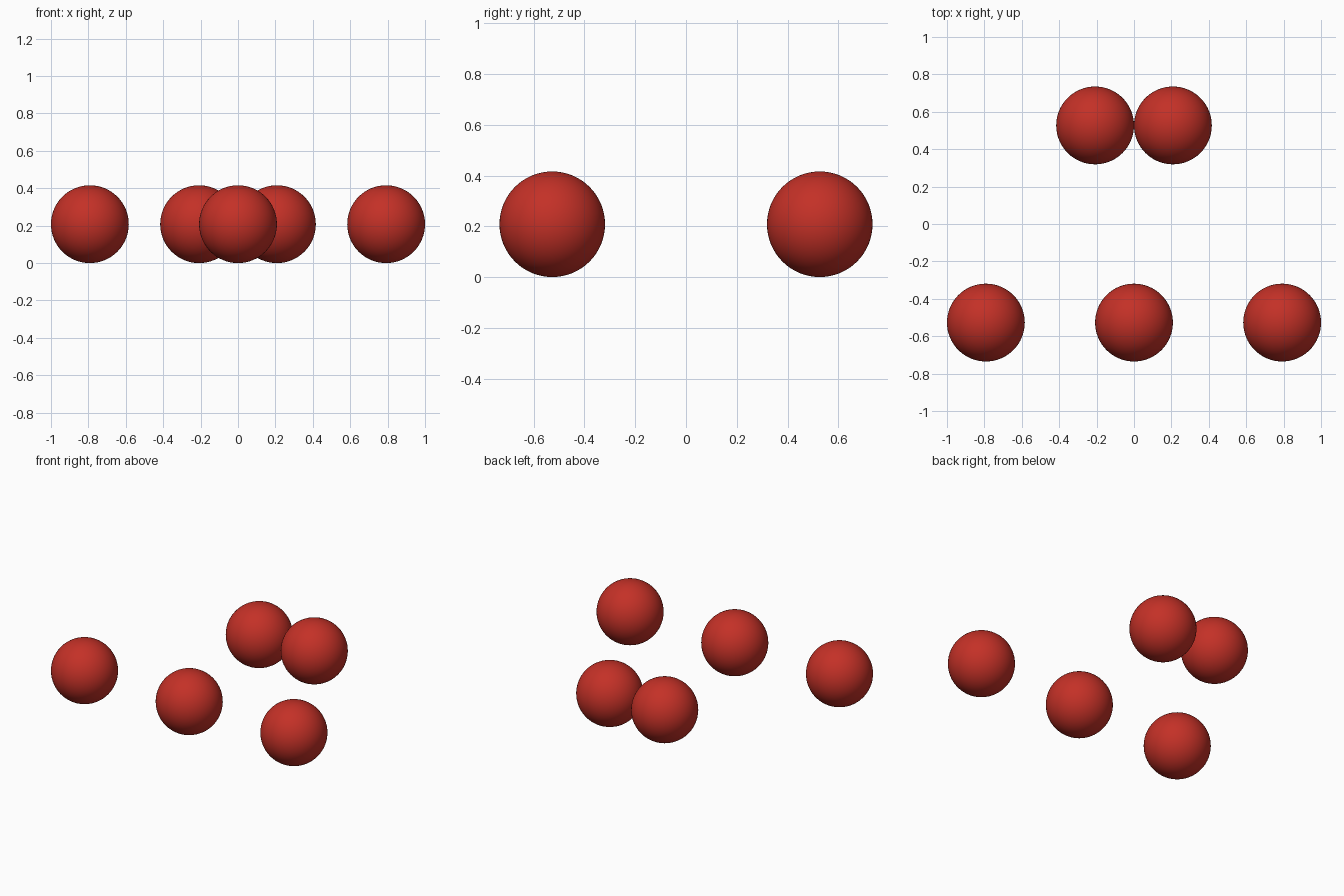
import bpy

if "Cube" in bpy.data.objects:
    bpy.data.objects.remove(bpy.data.objects["Cube"])

RADIUS = 0.208

red = bpy.data.materials.new("red")
red.diffuse_color = (0.55, 0.03, 0.02, 1.0)
red.use_nodes = True
red.node_tree.nodes["Principled BSDF"].inputs["Base Color"].default_value = red.diffuse_color


def ball(name, x, y):
    """Smooth ball resting on the ground."""
    bpy.ops.mesh.primitive_uv_sphere_add(
        segments=64, ring_count=32, radius=RADIUS, location=(x, y, RADIUS))
    obj = bpy.context.object
    obj.name = name
    obj.data.materials.append(red)
    bpy.ops.object.shade_smooth()


# Front row: three spaced balls
for name, x in (("left", -0.792), ("middle", 0.0), ("right", 0.792)):
    ball("front_ball_" + name, x, -0.527)

# Back pair: two balls touching at the centre line
for name, side in (("left", -1), ("right", 1)):
    ball("back_ball_" + name, side * RADIUS, 0.527)
